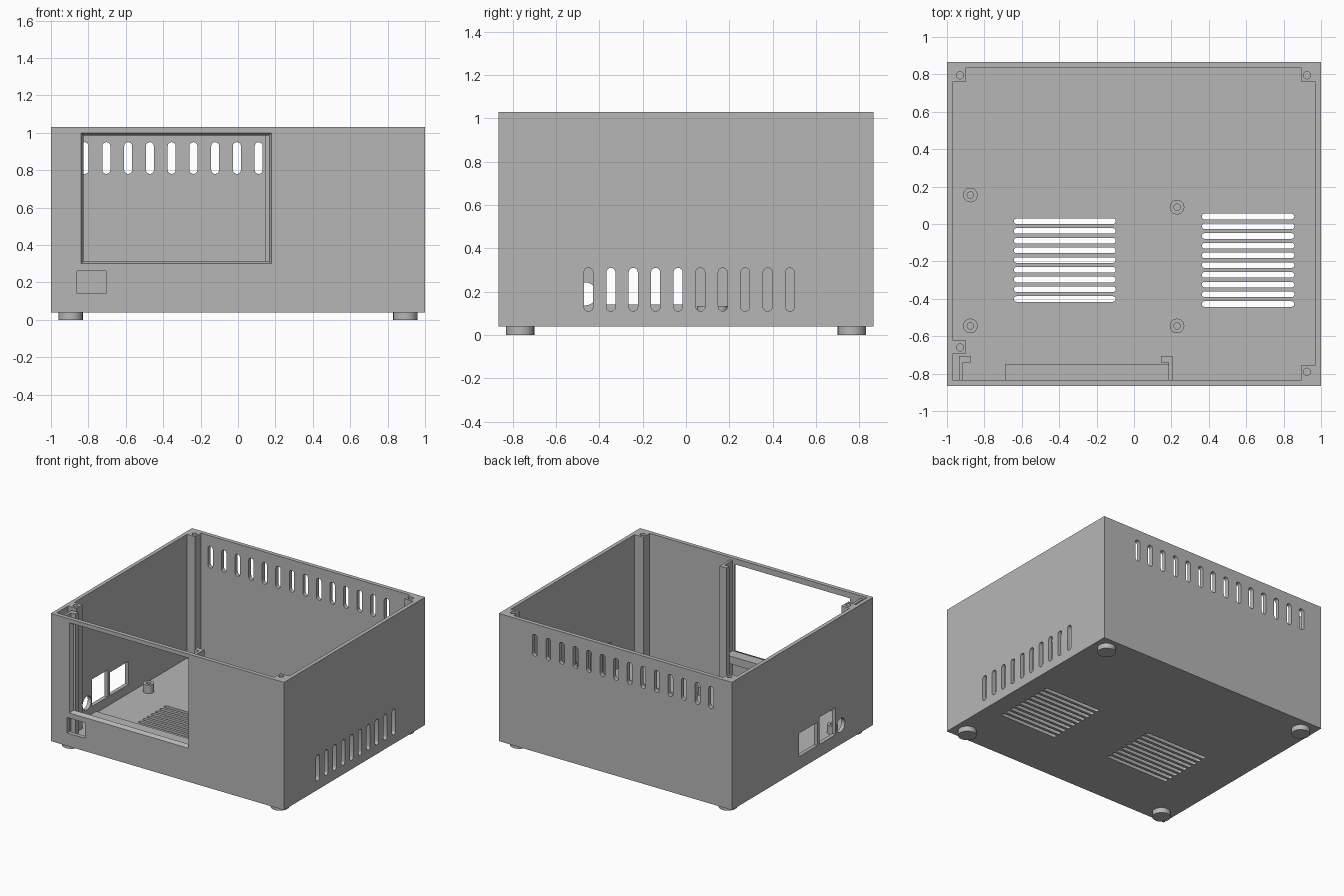
import bpy, bmesh, math
from mathutils import Matrix, Vector

if "Cube" in bpy.data.objects:
    bpy.data.objects.remove(bpy.data.objects["Cube"])

grey = bpy.data.materials.new("plain grey")
grey.use_nodes = True
grey.diffuse_color = (0.47, 0.47, 0.47, 1)
grey.node_tree.nodes["Principled BSDF"].inputs["Base Color"].default_value = (0.47, 0.47, 0.47, 1)


def add_box(bm, x, y, z):
    """Box from three (low, high) ranges."""
    size = [b - a for a, b in (x, y, z)]
    mid = [(a + b) / 2 for a, b in (x, y, z)]
    bmesh.ops.create_cube(bm, size=1, matrix=Matrix.Translation(mid) @ Matrix.Diagonal((*size, 1)))


def add_tube(bm, x, y, z, r, axis="Z", sides=32):
    """Solid cylinder; z is its range along the axis when upright."""
    mid = (z[0] + z[1]) / 2
    turn = Matrix.Rotation(math.pi / 2, 4, "Y") if axis == "X" else Matrix()
    bmesh.ops.create_cone(bm, cap_ends=True, segments=sides, radius1=r, radius2=r, depth=z[1] - z[0],
                          matrix=Matrix.Translation((x, y, mid)) @ turn)


def add_slot(bm, centre, along, across, length, width, depth=0.1):
    """Round-ended slot prism centred on a wall."""
    centre, along, across = Vector(centre), Vector(along), Vector(across)
    normal = along.cross(across)
    r, n = width / 2, 8
    rim = []
    for end in (0, 1):
        shift = along * (length / 2 - r) * (1 - 2 * end)
        for i in range(n + 1):
            a = math.pi * (end + i / n) - math.pi / 2
            rim.append(centre + shift + along * r * math.cos(a) + across * r * math.sin(a))
    low = [bm.verts.new(p - normal * depth / 2) for p in rim]
    high = [bm.verts.new(p + normal * depth / 2) for p in rim]
    bm.faces.new(list(reversed(low)))
    bm.faces.new(high)
    for i in range(len(rim)):
        j = (i + 1) % len(rim)
        bm.faces.new((low[i], low[j], high[j], high[i]))


def make(name, build):
    bm = bmesh.new()
    build(bm)
    bmesh.ops.recalc_face_normals(bm, faces=bm.faces)
    mesh = bpy.data.meshes.new(name)
    bm.to_mesh(mesh)
    bm.free()
    mesh.materials.append(grey)
    ob = bpy.data.objects.new(name, mesh)
    bpy.context.collection.objects.link(ob)
    return ob


def cut(ob, build):
    """Subtract a temporary cutter and bake the result."""
    cutter = make("cutter", build)
    cutter.hide_render = True
    mod = ob.modifiers.new("cut", "BOOLEAN")
    mod.operation, mod.solver, mod.object = "DIFFERENCE", "EXACT", cutter
    bpy.context.view_layer.update()
    graph = bpy.context.evaluated_depsgraph_get()
    mesh = bpy.data.meshes.new_from_object(ob.evaluated_get(graph))
    ob.modifiers.clear()
    ob.data = mesh
    bpy.data.objects.remove(cutter)


X, Y, Z = Vector((1, 0, 0)), Vector((0, 1, 0)), Vector((0, 0, 1))
FLOOR, TOP, IN_X, IN_Y = 0.07, 1.03, 0.97, 0.833

# Open-topped case
case = make("case", lambda bm: add_box(bm, (-1, 1), (-0.865, 0.865), (0.04, TOP)))
cut(case, lambda bm: add_box(bm, (-IN_X, IN_X), (-IN_Y, IN_Y), (FLOOR, 1.2)))


# Ventilation slots in the back, side and floor
def vents(bm):
    for i in range(14):
        add_slot(bm, (-0.82 + 0.1163 * i, 0.85, 0.865), Z, X, 0.17, 0.042)
    for i in range(10):
        add_slot(bm, (0.985, -0.45 + 0.1033 * i, 0.21), Z, Y, 0.2, 0.042)
        add_slot(bm, (0.61, 0.04 - 0.052 * i, 0.055), X, Y, 0.495, 0.03)
    for i in range(9):
        add_slot(bm, (-0.37, 0.015 - 0.052 * i, 0.055), X, Y, 0.545, 0.03)


cut(case, vents)


# Rear connector openings and the small front port
def ports(bm):
    side = (-1.05, -0.95)
    add_box(bm, side, (-0.18, 0.045), (0.14, 0.32))
    add_box(bm, side, (-0.405, -0.21), (0.14, 0.35))
    add_tube(bm, -1, -0.465, (0.14, 0.24), 0.053, "X")
    add_box(bm, (-0.86, -0.705), (-0.9, -0.8), (0.14, 0.26))


ports_depth = 0.1
cut(case, ports)


# Display window with sloping edges
def window(bm):
    loops = []
    for y, grow in ((-0.885, 0.009), (-0.813, -0.024)):
        x0, x1, z0, z1 = -0.84 - grow, 0.18 + grow, 0.30 - grow, 1.0 + grow
        loops.append([bm.verts.new((x, y, z)) for x, z in ((x0, z0), (x1, z0), (x1, z1), (x0, z1))])
    front, back = loops
    bm.faces.new(front)
    bm.faces.new(back[::-1])
    for i in range(4):
        j = (i + 1) % 4
        bm.faces.new((front[i], back[i], back[j], front[j]))


cut(case, window)

# Corner screw posts: x range, y range, hole centre
posts = {
    "back_right_post": ((-IN_X, -0.9), (0.76, IN_Y), (-0.93, 0.795)),
    "back_left_post": ((0.895, IN_X), (0.76, IN_Y), (0.925, 0.795)),
    "front_left_post": ((0.895, IN_X), (-IN_Y, -0.755), (0.925, -0.79)),
    "front_right_post": ((-IN_X, -0.9), (-0.695, -0.62), (-0.93, -0.66)),
}
for name, (xr, yr, hole) in posts.items():
    post = make(name, lambda bm: add_box(bm, xr, yr, (FLOOR, TOP)))
    cut(post, lambda bm: add_tube(bm, *hole, (0.85, 1.1), 0.019, sides=24))

# Guide rails beside the window, each with a retaining lip
for name, rail, lip in (("right_rail", (-0.935, -0.915), (-0.915, -0.875)),
                        ("left_rail", (0.185, 0.205), (0.145, 0.185))):
    make(name, lambda bm: add_box(bm, rail, (-IN_Y, -0.705), (FLOOR, 1.01)))
    make(name + "_lip", lambda bm: add_box(bm, lip, (-0.74, -0.705), (FLOOR, 1.01)))

# Ledge under the window
make("window_ledge", lambda bm: add_box(bm, (-0.69, 0.185), (-IN_Y, -0.75), (0.25, 0.31)))

# Board standoffs with screw holes
for i, (x, y) in enumerate(((-0.875, 0.155), (0.23, 0.09), (-0.875, -0.545), (0.23, -0.545))):
    standoff = make(f"standoff_{i + 1}", lambda bm: add_tube(bm, x, y, (FLOOR, 0.135), 0.039))
    cut(standoff, lambda bm: add_tube(bm, x, y, (0.08, 0.2), 0.017, sides=24))

# Round feet
for sx in (-1, 1):
    for sy in (-1, 1):
        make(f"{'front' if sy < 0 else 'back'}_{'left' if sx > 0 else 'right'}_foot",
             lambda bm: add_tube(bm, sx * 0.895, sy * 0.765, (0, 0.04), 0.065, sides=48))

# Smooth the round walls, keep hard edges
bpy.ops.object.select_all(action="DESELECT")
for ob in bpy.context.collection.objects:
    if ob.type == "MESH" and grey.name in ob.data.materials:
        ob.select_set(True)
        bpy.context.view_layer.objects.active = ob
bpy.ops.object.shade_smooth_by_angle(angle=math.radians(30))
